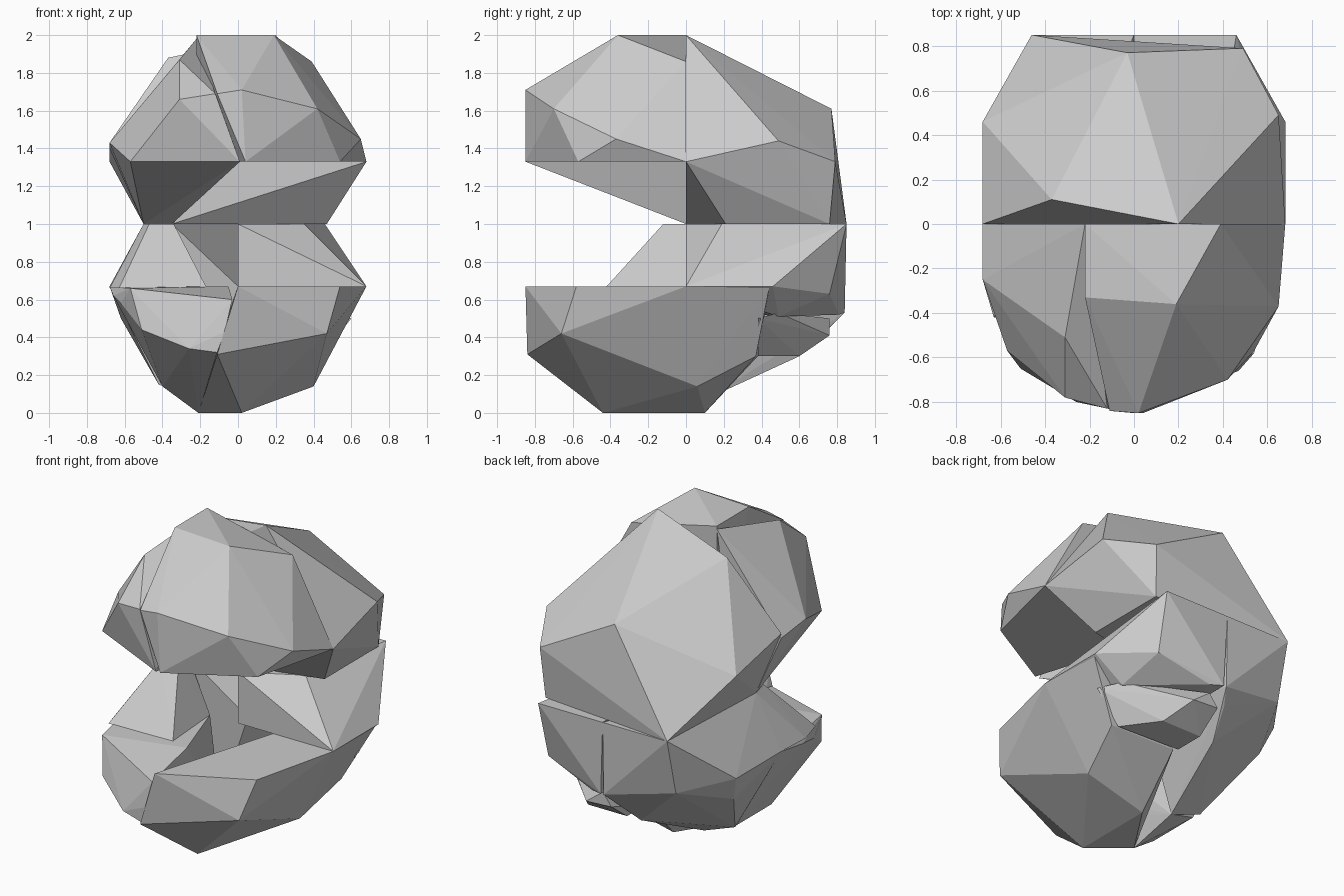
import bpy, bmesh


def hull(name, pts):
    """Faceted convex chunk spanning a few corner points."""
    bm = bmesh.new()
    for p in pts:
        bm.verts.new(p)
    bmesh.ops.convex_hull(bm, input=bm.verts[:])
    loose = [v for v in bm.verts if not v.link_faces]
    bmesh.ops.delete(bm, geom=loose, context='VERTS')
    bmesh.ops.recalc_face_normals(bm, faces=bm.faces[:])
    me = bpy.data.meshes.new(name)
    bm.to_mesh(me)
    bm.free()
    ob = bpy.data.objects.new(name, me)
    bpy.context.collection.objects.link(ob)
    return ob


# Upper front, right of the crack
hull("upper_front_right", [
    (-.22, 0, 2), (-.22, -.33, 2), (.19, -.36, 2), (.39, 0, 1.86),
    (.65, -.37, 1.45), (.68, 0, 1.33), (.42, -.7, 1.61), (.02, -.85, 1.71),
    (-.11, -.84, 1.69), (.54, -.57, 1.33), (.04, -.85, 1.33), (-.22, 0, 1.33)])

# Upper front, left of the crack, sloping down to the hinge
hull("upper_front_left", [
    (-.31, -.51, 1.87), (-.22, 0, 1.98), (-.31, -.78, 1.66),
    (-.12, -.83, 1.69), (-.68, -.25, 1.43), (-.68, 0, 1.4), (-.57, -.57, 1.33),
    (.01, -.85, 1.33), (-.14, -.46, 1.33), (-.5, 0, 1), (-.35, 0, 1)])

# Upper back
hull("upper_back", [
    (.2, 0, 2), (-.37, .11, 1.88), (-.03, .77, 1.61), (.65, .49, 1.44),
    (.49, .79, 1.33), (.68, 0, 1.33), (-.68, 0, 1.43), (-.68, .46, 1.33),
    (-.46, .85, 1), (.47, .76, 1), (.47, .21, 1), (-.35, 0, 1), (-.5, 0, 1)])

# Lower back, right of the crack
hull("lower_back_right", [
    (0, 0, 1), (.35, .19, 1), (.46, .85, 1), (0, .85, 1),
    (0, 0, .67), (.68, 0, .67), (.68, .46, .67), (.45, .76, .63),
    (.02, .84, .53), (.1, .81, .52), (.5, .49, .51), (.02, .4, .52)])

# Lower back, left of the crack
hull("lower_back_left", [
    (-.35, 0, 1), (-.5, 0, 1), (-.46, .85, 1), (0, .85, 1), (0, .1, .67),
    (0, .84, .53), (-.46, .76, .63), (-.68, .46, .67), (-.68, 0, .67),
    (-.62, .4, .5), (-.05, .76, .45), (-.1, .6, .3), (-.42, .1, .15),
    (-.2, .1, .07)])

# Small chunk tucked under the back
hull("lower_back_chunk", [
    (.6, .38, .5), (.44, .38, .3), (.28, .6, .3), (.18, .76, .41),
    (.06, .76, .5), (.5, .49, .53), (0, .4, .3), (0, .6, .3), (0, .76, .42)])

# Lower front, right side with flat top
hull("lower_front_right", [
    (0, -.85, .67), (.54, -.58, .67), (.68, 0, .67), (.25, 0, .67),
    (.67, .44, .66), (.47, -.66, .42), (-.11, -.84, .31), (.02, -.44, 0),
    (-.21, -.25, 0), (.4, .06, .14), (.02, .1, 0),
    (.48, .37, .3), (.58, .37, .5), (.02, .38, .3)])

# Lower front, left side with flat top
hull("lower_front_left", [
    (-.66, -.25, .62), (-.62, -.42, .58), (-.51, -.65, .44), (-.26, -.8, .34),
    (-.07, -.84, .43), (-.03, -.83, .6), (-.05, -.45, .67), (-.57, -.57, .66),
    (-.68, 0, .67), (-.2, 0, .67), (-.4, -.3, .14), (-.4, .06, .14),
    (-.11, -.83, .32), (-.21, -.25, 0), (-.2, .1, .07)])

# Sloped wedge rising from the left side to the hinge
hull("left_wedge", [
    (-.5, 0, 1), (-.35, 0, 1), (-.34, -.12, 1), (-.47, -.12, 1),
    (-.17, -.42, .67), (-.63, -.42, .66), (-.68, -.25, .66), (-.68, 0, .67),
    (-.2, 0, .67)])
